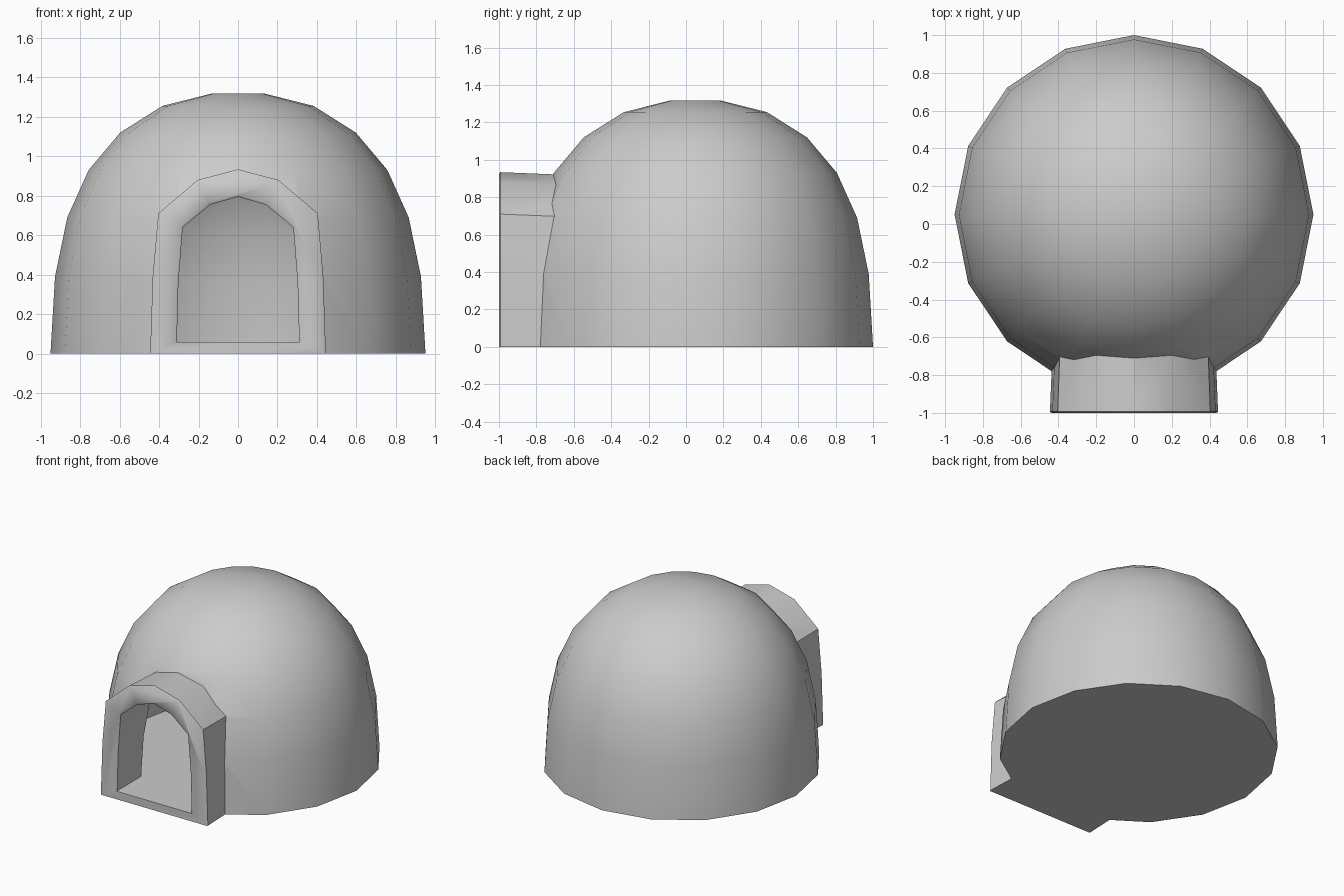
import bpy, bmesh, math

if "Cube" in bpy.data.objects:
    bpy.data.objects.remove(bpy.data.objects["Cube"])

SIDES = 16
CENTRE_Y = 0.05


def loft(name, rings):
    """Closed solid skinned through rings of equal point count."""
    bm = bmesh.new()
    loops = [[bm.verts.new(p) for p in ring] for ring in rings]
    n = len(loops[0])
    for a, b in zip(loops, loops[1:]):
        for i in range(n):
            j = (i + 1) % n
            bm.faces.new((a[i], a[j], b[j], b[i]))
    bm.faces.new(loops[0])
    bm.faces.new(loops[-1])
    bmesh.ops.recalc_face_normals(bm, faces=bm.faces)
    mesh = bpy.data.meshes.new(name)
    bm.to_mesh(mesh)
    bm.free()
    ob = bpy.data.objects.new(name, mesh)
    bpy.context.collection.objects.link(ob)
    return ob


def dome(name, profile):
    return loft(name, [[(r * math.sin(2 * math.pi * i / SIDES),
                         CENTRE_Y + r * math.cos(2 * math.pi * i / SIDES), z)
                        for i in range(SIDES)] for r, z in profile])


def arch_ring(half, y, grow, bottom):
    """Mirror a half arch, widened by grow, with its foot at bottom."""
    scale = 1 + grow / half[0][0]
    pts = [(x * scale, bottom if z == 0 else z + grow) for x, z in half]
    full = pts + [(-x, z) for x, z in reversed(pts[:-1])]
    return [(x, y, z) for x, z in full]


def combine(target, other, operation):
    mod = target.modifiers.new(operation.lower(), 'BOOLEAN')
    mod.operation = operation
    mod.solver = 'EXACT'
    mod.object = other
    bpy.context.view_layer.objects.active = target
    bpy.ops.object.modifier_apply(modifier=mod.name)
    bpy.data.objects.remove(other, do_unlink=True)


# Outer dome
profile = [(0.95, 0), (0.927, 0.39), (0.865, 0.69), (0.757, 0.93),
           (0.597, 1.12), (0.383, 1.255), (0.132, 1.318)]
igloo = dome("igloo_shell", profile)

# Entrance tunnel with a slight flare and a chamfered rim
outer = [(0.445, 0), (0.432, 0.39), (0.404, 0.71), (0.205, 0.88), (0, 0.934)]
tunnel = loft("entrance_tunnel", [arch_ring(outer, y, g, 0) for y, g in
                                  [(-1, -0.008), (-0.993, 0), (-0.5, -0.02)]])
combine(igloo, tunnel, 'UNION')

# Hollow room above the raised floor
room = dome("room_cutter", [(r * 0.863, z * 0.9 if z else 0.06) for r, z in profile])
combine(igloo, room, 'DIFFERENCE')

# Arched doorway through the tunnel
inner = [(0.31, 0), (0.302, 0.36), (0.28, 0.64), (0.14, 0.755), (0, 0.795)]
doorway = loft("doorway_cutter", [arch_ring(inner, y, g, 0.06) for y, g in
                                  [(-1.02, 0.03), (-0.992, 0), (-0.5, 0)]])
combine(igloo, doorway, 'DIFFERENCE')

# Smooth snow surface with crisp rims
bpy.ops.object.select_all(action='DESELECT')
igloo.select_set(True)
bpy.context.view_layer.objects.active = igloo
bpy.ops.object.shade_smooth_by_angle(angle=math.radians(44))
